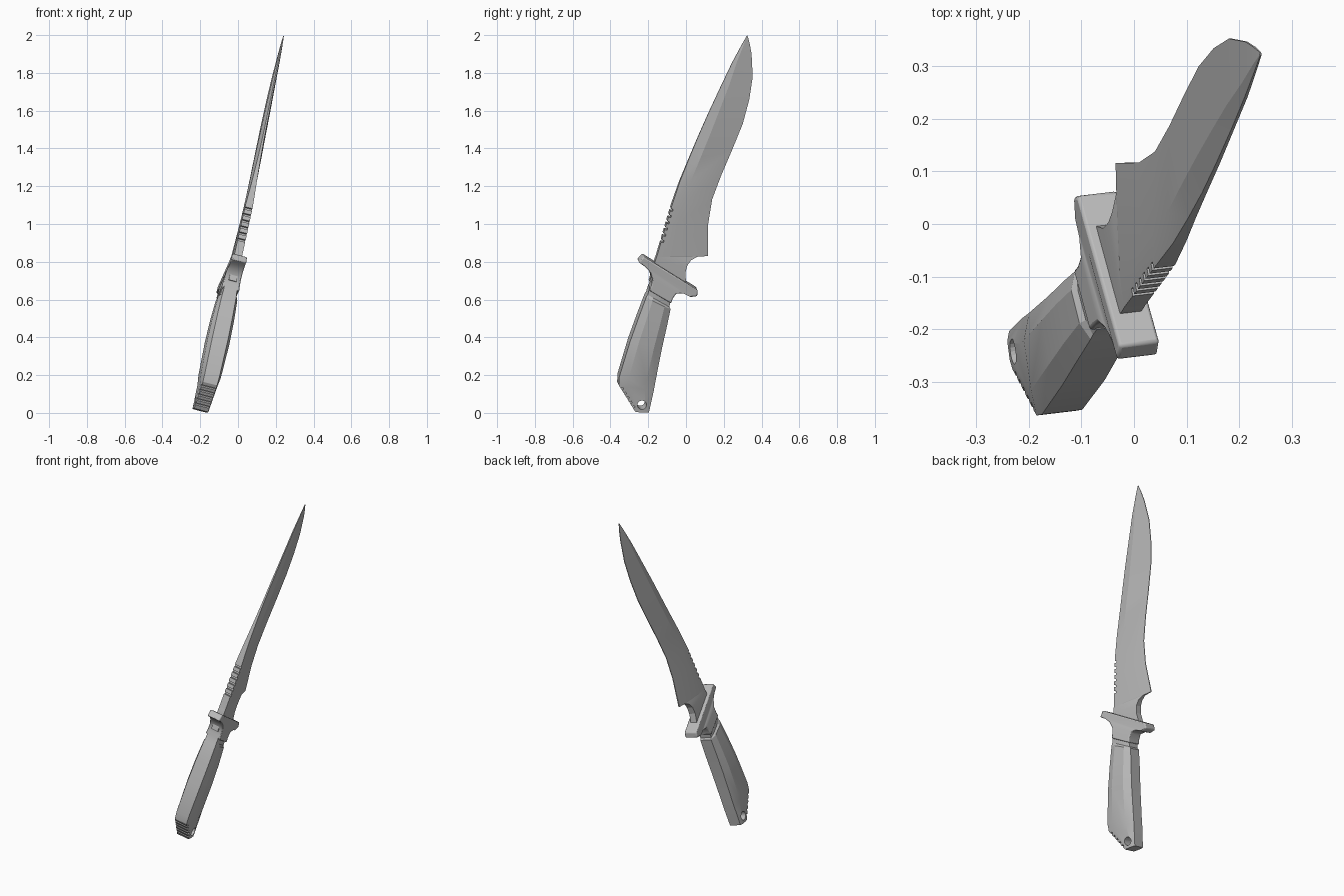
import bpy, bmesh, math
from mathutils import Vector

if "Cube" in bpy.data.objects:
    bpy.data.objects.remove(bpy.data.objects["Cube"])

# The knife lies in one tilted plane, x = A + B*y + C*z; t is the offset across its thickness
A, B, C = -0.231, -0.12, 0.256
N = Vector((1, -B, -C)).normalized()


def at(p, t):
    return Vector((A + B * p[0] + C * p[1], p[0], p[1])) + N * t


steel = bpy.data.materials.new("grey_steel")
steel.diffuse_color = (0.5, 0.5, 0.5, 1)
steel.use_nodes = True
steel.node_tree.nodes["Principled BSDF"].inputs["Base Color"].default_value = steel.diffuse_color


def make(name, rings_list):
    """Closed lofts; each item is a list of rings of equal length."""
    bm = bmesh.new()
    for rings in rings_list:
        vs = [[bm.verts.new(c) for c in r] for r in rings]
        n = len(vs[0])
        for a, b in zip(vs, vs[1:]):
            for i in range(n):
                bm.faces.new((a[i], a[(i + 1) % n], b[(i + 1) % n], b[i]))
        bm.faces.new(vs[0])
        bm.faces.new(vs[-1])
    bmesh.ops.recalc_face_normals(bm, faces=bm.faces)
    me = bpy.data.meshes.new(name)
    bm.to_mesh(me)
    bm.free()
    ob = bpy.data.objects.new(name, me)
    me.materials.append(steel)
    bpy.context.collection.objects.link(ob)
    return ob


def section(s, e, cols):
    """Symmetric ring from spine s to edge e; cols = (fraction, half thickness)."""
    s, e = Vector(s), Vector(e)
    pts = [(s.lerp(e, f), t) for f, t in cols]
    return [at(p, t) for p, t in pts] + [at(p, -t) for p, t in reversed(pts)]


def prism(pts):
    return [[at(p, t) for p in pts] for t in (-0.12, 0.12)]


def notches(p0, p1, count, w, depth):
    """Row of small grooves cut along the line p0-p1 (material on its right-hand side)."""
    p0, p1 = Vector(p0), Vector(p1)
    d = (p1 - p0).normalized()
    inn = Vector((d.y, -d.x))
    out = []
    for i in range(count):
        c = p0.lerp(p1, i / (count - 1))
        out.append(prism([c - d * w - inn * 0.03, c + d * w - inn * 0.03,
                          c + d * w * 0.6 + inn * depth, c - d * w * 0.6 + inn * depth]))
    return out


def activate(ob):
    bpy.ops.object.select_all(action='DESELECT')
    ob.select_set(True)
    bpy.context.view_layer.objects.active = ob


def cut(ob, rings_list):
    cutter = make("cutter", rings_list)
    cutter.hide_render = True
    m = ob.modifiers.new("cut", 'BOOLEAN')
    m.operation, m.solver, m.object = 'DIFFERENCE', 'EXACT', cutter
    activate(ob)
    bpy.ops.object.modifier_apply(modifier=m.name)
    bpy.data.objects.remove(cutter)


def smooth(ob, angle):
    activate(ob)
    bpy.ops.object.shade_smooth_by_angle(angle=math.radians(angle))


# Blade: spine point, edge point, half thickness at spine, ridge and edge
blade_rows = [
    ((-.195, .70), (0, .67), .021, .021, .020),
    ((-.175, .77), (-.006, .745), .021, .021, .020),
    ((-.168, .80), (.005, .785), .021, .021, .019),
    ((-.162, .82), (.025, .812), .021, .021, .016),
    ((-.158, .83), (.06, .829), .021, .021, .008),
    ((-.157, .833), (.116, .831), .021, .021, .003),
    ((-.105, 1.01), (.117, 1.0), .021, .021, .002),
    ((-.078, 1.10), (.138, 1.13), .020, .020, .002),
    ((-.035, 1.225), (.187, 1.26), .013, .019, .002),
    ((.012, 1.34), (.245, 1.395), .008, .018, .002),
    ((.06, 1.455), (.30, 1.53), .005, .016, .002),
    ((.115, 1.58), (.335, 1.66), .004, .014, .002),
    ((.18, 1.72), (.353, 1.78), .003, .011, .002),
    ((.242, 1.85), (.347, 1.90), .003, .008, .002),
    ((.29, 1.94), (.337, 1.955), .002, .005, .002),
    ((.321, 1.995), (.326, 1.997), .001, .002, .001),
]
blade = make("blade", [[section(s, e, ((0, a), (.27, b), (1, c)))
                        for s, e, a, b, c in blade_rows]])
cut(blade, notches((-.132, .915), (-.084, 1.08), 6, .009, .013))
smooth(blade, 12)

# Guard with a collar narrowing into the handle
guard_rows = [
    ((-.228, .836), (.058, .658), .040),
    ((-.255, .806), (.056, .627), .040),
    ((-.222, .784), (.02, .622), .041),
    ((-.197, .757), (-.015, .640), .042),
    ((-.182, .715), (-.055, .642), .044),
    ((-.188, .685), (-.075, .615), .046),
    ((-.198, .658), (-.083, .590), .048),
]
guard = make("guard", [[section(s, e, ((0, t), (1, t))) for s, e, t in guard_rows]])
bev = guard.modifiers.new("bevel", 'BEVEL')
bev.width, bev.segments, bev.angle_limit = .006, 2, math.radians(40)
smooth(guard, 35)

# Handle: faceted grip, swelling in the middle, with a slanted butt
handle_rows = [
    ((-.196, .67), (-.085, .605), .036, .042, .036),
    ((-.207, .635), (-.092, .570), .036, .042, .036),
    ((-.215, .622), (-.086, .558), .038, .052, .036),
    ((-.257, .51), (-.107, .46), .041, .058, .038),
    ((-.302, .385), (-.132, .35), .042, .060, .038),
    ((-.358, .20), (-.165, .18), .040, .054, .036),
    ((-.360, .155), (-.174, .13), .039, .047, .036),
    ((-.272, .014), (-.200, .011), .038, .041, .035),
]
handle = make("handle", [[section(s, e, ((0, a), (.25, b), (.74, b), (1, c)))
                          for s, e, a, b, c in handle_rows]])
cut(handle, notches((-.287, .038), (-.347, .134), 5, .008, .012))
# Lanyard hole
cut(handle, [prism([(-.238 + .024 * math.cos(i * math.pi / 10),
                     .052 + .024 * math.sin(i * math.pi / 10)) for i in range(20)])])
smooth(handle, 18)
